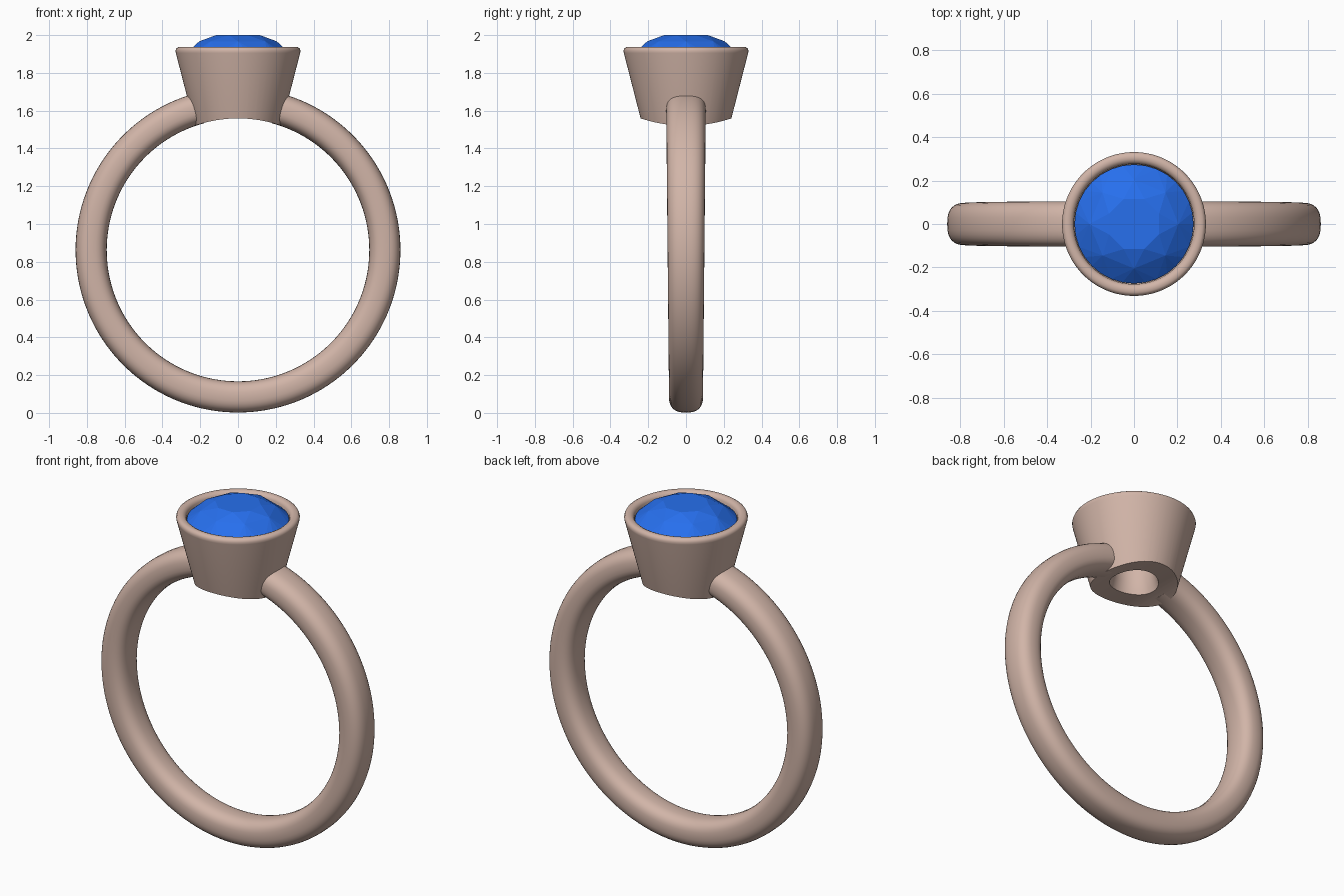
import bpy, bmesh, math
from mathutils import Vector

if "Cube" in bpy.data.objects:
    bpy.data.objects.remove(bpy.data.objects["Cube"])

CZ = 0.862        # ring centre height
FINGER = 0.697    # finger hole radius


def material(name, rgb):
    m = bpy.data.materials.new(name)
    m.diffuse_color = (*rgb, 1)
    m.use_nodes = True
    m.node_tree.nodes["Principled BSDF"].inputs["Base Color"].default_value = m.diffuse_color
    return m


def finish(bm, name, mat=None):
    bmesh.ops.recalc_face_normals(bm, faces=bm.faces)
    me = bpy.data.meshes.new(name)
    bm.to_mesh(me)
    bm.free()
    ob = bpy.data.objects.new(name, me)
    bpy.context.collection.objects.link(ob)
    if mat:
        me.materials.append(mat)
    return ob


def smooth(ob, degrees):
    bpy.ops.object.select_all(action='DESELECT')
    ob.select_set(True)
    bpy.context.view_layer.objects.active = ob
    bpy.ops.object.shade_smooth_by_angle(angle=math.radians(degrees))


def bridge(bm, a, b):
    n = len(a)
    for i in range(n):
        bm.faces.new((a[i], a[(i + 1) % n], b[(i + 1) % n], b[i]))


def ring(bm, r, z, n, offset=0.0):
    return [bm.verts.new((r * math.cos((i + offset) * math.tau / n),
                          r * math.sin((i + offset) * math.tau / n), z)) for i in range(n)]


metal = material("rose_gold", (0.64, 0.46, 0.39))
blue = material("blue_stone", (0.02, 0.16, 0.85))

# Band: rounded section swept round the finger, open where the setting sits
bm = bmesh.new()
STEPS, SECTION, GAP = 128, 32, math.radians(15)
rings = []
for s in range(STEPS + 1):
    a = GAP + (math.tau - 2 * GAP) * s / STEPS
    width = 0.0975 + 0.0075 * math.cos(a)
    loop = []
    for k in range(SECTION):
        t = math.tau * k / SECTION
        c, d = math.cos(t), math.sin(t)
        y = width * math.copysign(abs(c) ** 0.75, c)
        r = 0.775 + (0.085 if d > 0 else 0.08) * math.copysign(abs(d) ** 0.8, d)
        loop.append(bm.verts.new((r * math.sin(a), y, CZ + r * math.cos(a))))
    rings.append(loop)
for a, b in zip(rings, rings[1:]):
    bridge(bm, a, b)
bm.faces.new(rings[0])
bm.faces.new(rings[-1])
smooth(finish(bm, "band", metal), 50)

# Bezel: lathed tapered cup with rounded rim, stone seat and open base
profile = [(0.15, 1.48), (0.22, 1.48), (0.329, 1.905), (0.331, 1.918), (0.326, 1.93),
           (0.315, 1.937), (0.298, 1.937), (0.285, 1.931), (0.277, 1.918), (0.274, 1.87),
           (0.115, 1.71), (0.115, 1.62), (0.125, 1.575)]
bm = bmesh.new()
loops = [ring(bm, r, z, 96) for r, z in profile]
for a, b in zip(loops, loops[1:] + loops[:1]):
    bridge(bm, a, b)
bezel = finish(bm, "bezel", metal)

# Finger-shaped cutter curves the underside of the bezel
bpy.ops.mesh.primitive_cylinder_add(vertices=192, radius=FINGER, depth=1.2,
                                    location=(0, 0, CZ), rotation=(math.pi / 2, 0, 0))
cutter = bpy.context.object
cutter.name = "finger_cutter"
cut = bezel.modifiers.new("finger_cut", 'BOOLEAN')
cut.operation = 'DIFFERENCE'
cut.solver = 'EXACT'
cut.object = cutter
bpy.context.view_layer.objects.active = bezel
bpy.ops.object.modifier_apply(modifier=cut.name)
bpy.data.objects.remove(cutter)
smooth(bezel, 35)

# Stone: brilliant-cut facets as the hull of a few rings
bm = bmesh.new()
ring(bm, 0.125, 2.0, 8, 0.5)
ring(bm, 0.205, 1.967, 8)
ring(bm, 0.274, 1.905, 32)
ring(bm, 0.274, 1.89, 32)
ring(bm, 0.11, 1.76, 8, 0.5)
bm.verts.new(Vector((0, 0, 1.68)))
bmesh.ops.convex_hull(bm, input=bm.verts)
bmesh.ops.dissolve_limit(bm, angle_limit=0.02, verts=bm.verts, edges=bm.edges)
finish(bm, "gemstone", blue)
